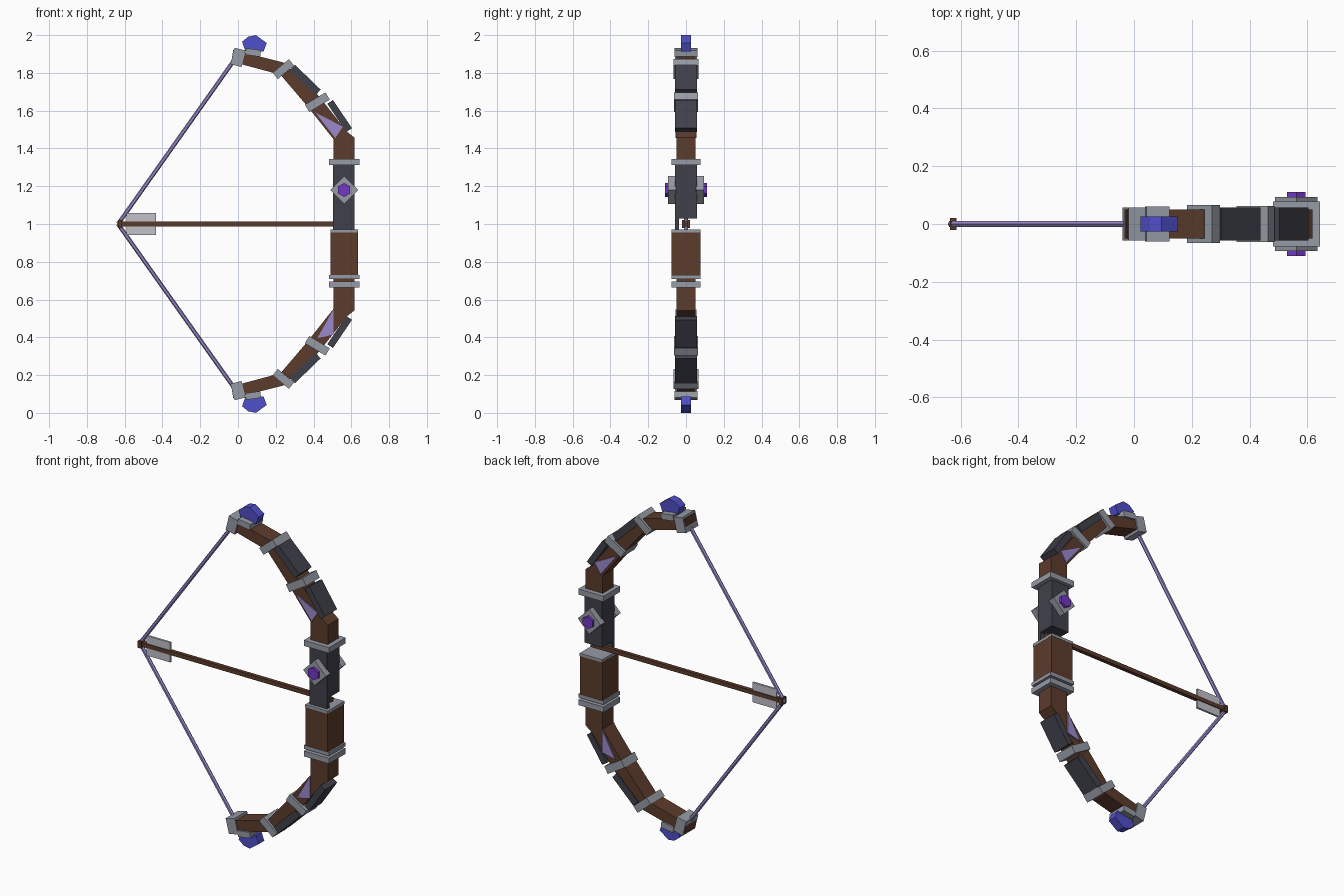
import bpy, bmesh, math
from mathutils import Matrix, Vector

if "Cube" in bpy.data.objects:
    bpy.data.objects.remove(bpy.data.objects["Cube"])


def material(name, srgb):
    lin = [((c / 255 + 0.055) / 1.055) ** 2.4 for c in srgb]
    m = bpy.data.materials.new(name)
    m.diffuse_color = (*lin, 1)
    m.use_nodes = True
    m.node_tree.nodes["Principled BSDF"].inputs["Base Color"].default_value = m.diffuse_color
    return m


WOOD = material("brown wood", (92, 60, 44))
DARK = material("dark plate", (64, 64, 75))
STEEL = material("grey metal", (150, 155, 165))
FEATHER = material("pale feather", (192, 194, 202))
LILAC = material("lilac string", (155, 138, 205))
PURPLE = material("purple gem", (115, 55, 195))
BLUE = material("blue gem", (80, 78, 200))


def finish(name, bm, mat):
    bmesh.ops.recalc_face_normals(bm, faces=bm.faces)
    me = bpy.data.meshes.new(name)
    bm.to_mesh(me)
    bm.free()
    me.materials.append(mat)
    ob = bpy.data.objects.new(name, me)
    bpy.context.collection.objects.link(ob)
    return ob


def box(name, centre, size, mat, tilt=0.0):
    """Box turned by tilt degrees in the xz plane (anticlockwise from the front)."""
    bm = bmesh.new()
    mtx = (Matrix.Translation(centre) @ Matrix.Rotation(math.radians(-tilt), 4, 'Y')
           @ Matrix.Diagonal((*size, 1)))
    bmesh.ops.create_cube(bm, size=1, matrix=mtx)
    return finish(name, bm, mat)


def slab(name, outline, y0, y1, mat):
    """Extrude an xz outline from y0 to y1."""
    bm = bmesh.new()
    face = bm.faces.new([bm.verts.new((x, y0, z)) for x, z in outline])
    ext = bmesh.ops.extrude_face_region(bm, geom=[face])
    bmesh.ops.translate(bm, vec=(0, y1 - y0, 0),
                        verts=[v for v in ext['geom'] if isinstance(v, bmesh.types.BMVert)])
    return finish(name, bm, mat)


def rod(name, a, b, radius, mat, sides=6):
    a, b = Vector(a), Vector(b)
    d = b - a
    bm = bmesh.new()
    mtx = Matrix.Translation((a + b) / 2) @ d.to_track_quat('Z', 'Y').to_matrix().to_4x4()
    bmesh.ops.create_cone(bm, cap_ends=True, segments=sides, radius1=radius,
                          radius2=radius, depth=d.length, matrix=mtx)
    return finish(name, bm, mat)


# Limb side profile, upper half
LIMB = [(-0.025, 1.922), (0.24, 1.855), (0.43, 1.675), (0.575, 1.49), (0.617, 1.457),
        (0.617, 1.27), (0.505, 1.27), (0.505, 1.45), (0.37, 1.62), (0.225, 1.79), (-0.035, 1.86)]
# Jewel outline, upper half
JEWEL = [(0.022, 1.965), (0.055, 1.992), (0.095, 2.0), (0.152, 1.958),
         (0.135, 1.912), (0.04, 1.912)]

for side, s in (("upper", 1), ("lower", -1)):
    def z(h):
        return 1 + s * (h - 1)

    def flip(pts):
        return [(x, z(h)) for x, h in pts]

    slab(side + "_limb", flip(LIMB), -0.05, 0.05, WOOD)
    # Metal bands and tip clamp
    box(side + "_tip_clamp", (0.0, 0, z(1.882)), (0.06, 0.115, 0.09), STEEL, -14 * s)
    box(side + "_outer_band", (0.24, 0, z(1.82)), (0.043, 0.13, 0.112), STEEL, -50 * s)
    box(side + "_inner_band", (0.42, 0, z(1.645)), (0.045, 0.126, 0.127), STEEL, -59 * s)
    # Armour plates on the outer edge
    box(side + "_outer_plate", (0.355, 0, z(1.762)), (0.19, 0.114, 0.042), DARK, -44 * s)
    box(side + "_inner_plate", (0.538, 0, z(1.572)), (0.18, 0.114, 0.036), DARK, -56 * s)
    # Tip jewel and its setting
    box(side + "_jewel_setting", (0.08, 0, z(1.908)), (0.08, 0.12, 0.035), STEEL, -8 * s)
    slab(side + "_jewel", flip(JEWEL), -0.026, 0.026, BLUE)
    # String
    rod(side + "_string", (-0.015, 0, z(1.875)), (-0.635, 0, 1), 0.011, LILAC)

# Triangle inlays on both faces
for side, tri in (("upper", [(0.41, 1.59), (0.555, 1.515), (0.515, 1.455)]),
                  ("lower", [(0.505, 0.548), (0.505, 0.415), (0.42, 0.395)])):
    slab(side + "_front_inlay", tri, -0.056, -0.049, LILAC)
    slab(side + "_back_inlay", tri, 0.049, 0.056, LILAC)

# Riser with an arrow notch open to the back
box("riser", (0.561, 0, 1.178), (0.114, 0.116, 0.296), DARK)
box("riser_notch_wall", (0.561, -0.047, 0.998), (0.114, 0.022, 0.066), DARK)

# Grip and its bands
box("grip", (0.562, 0, 0.84), (0.145, 0.152, 0.235), WOOD)
for name, h, t, w in (("riser_band", 1.328, 0.033, 0.163), ("grip_top_band", 0.962, 0.016, 0.146),
                      ("grip_base_band", 0.719, 0.02, 0.163), ("limb_band", 0.68, 0.032, 0.163)):
    box(name, (0.5625, 0, h), (w, 0.155, t), STEEL)

# Diamond mounts with gems on both sides of the riser
for side, s in (("front", -1), ("back", 1)):
    box(side + "_gem_mount", (0.562, s * 0.073, 1.18), (0.104, 0.042, 0.104), STEEL, 45)
    rod(side + "_gem", (0.562, s * 0.08, 1.18), (0.562, s * 0.11, 1.18), 0.037, PURPLE)

# Arrow
box("arrow_shaft", (-0.01, 0, 1.0), (1.24, 0.022, 0.024), WOOD)
box("arrow_nock", (-0.625, 0, 1.0), (0.022, 0.04, 0.04), WOOD)
for side, s in (("upper", 1), ("lower", -1)):
    slab(side + "_fletching", [(-0.59, 1 + s * 0.008), (-0.435, 1 + s * 0.008),
                               (-0.435, 1 + s * 0.058), (-0.59, 1 + s * 0.058)],
         -0.006, 0.006, FEATHER)
